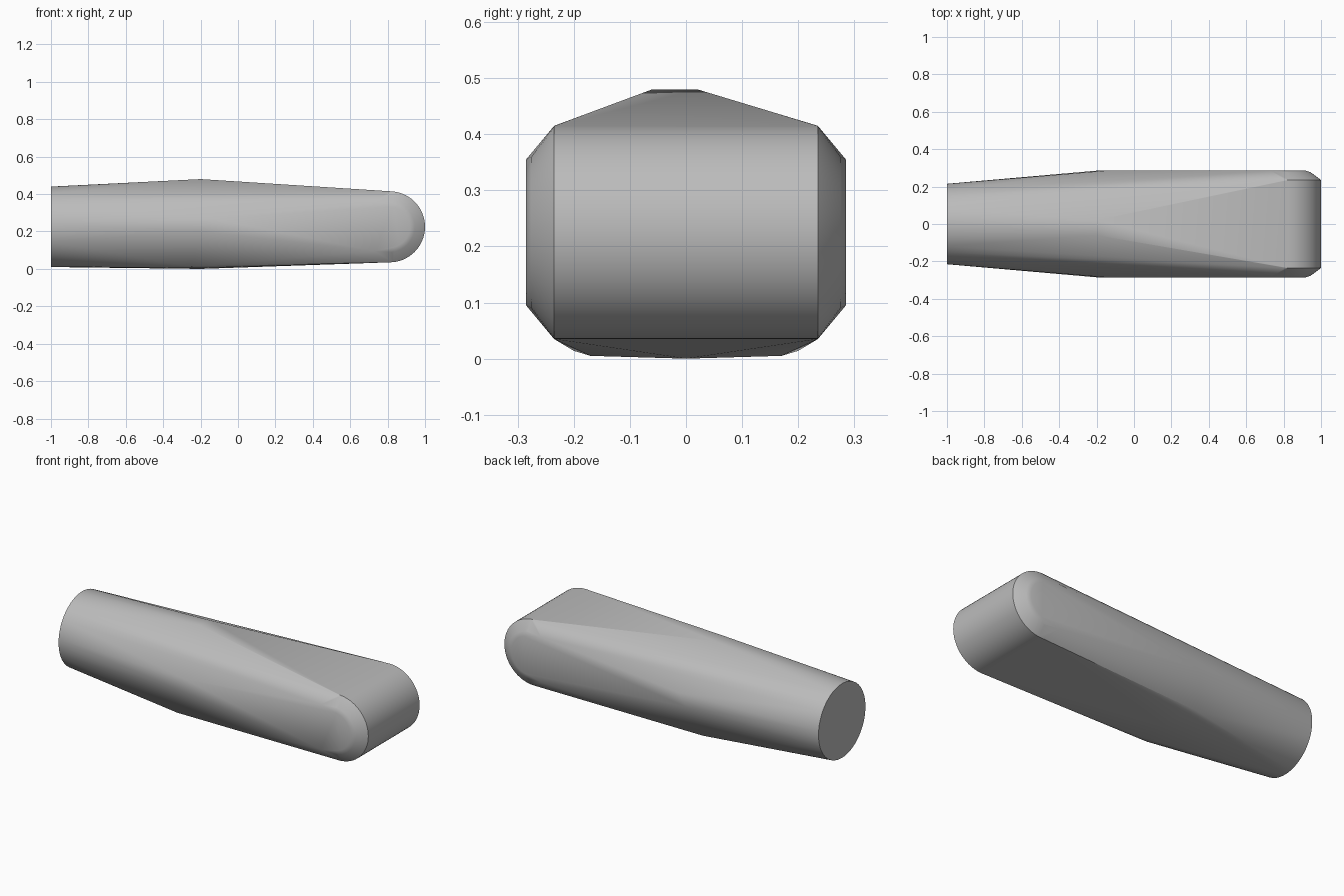
import bpy, bmesh, math

if "Cube" in bpy.data.objects:
    bpy.data.objects.remove(bpy.data.objects["Cube"])

grey = bpy.data.materials.new("plain grey")
grey.diffuse_color = (0.5, 0.5, 0.5, 1)
grey.use_nodes = True
grey.node_tree.nodes["Principled BSDF"].inputs["Base Color"].default_value = grey.diffuse_color

points = []

# round butt at the narrow end
for i in range(64):
    a = 2 * math.pi * i / 64
    points.append((-1, 0.215 * math.cos(a), 0.225 + 0.215 * math.sin(a)))

# swollen middle section
points += [(-0.2, -0.06, 0.48), (-0.2, 0.02, 0.48), (-0.2, 0, 0.0)]
for s in (-1, 1):
    points += [(-0.2, s * 0.285, 0.2), (-0.15, s * 0.285, 0.27),
               (-0.2, s * 0.17, 0.005), (-0.25, s * 0.2, 0.014)]


# half-round nose with bevelled cheeks
def nose_arc(y, r, n=32):
    for i in range(n + 1):
        a = -math.pi / 2 + math.pi * i / n
        points.append((0.81 + r * math.cos(a), y, 0.225 + r * math.sin(a)))


for s in (-1, 1):
    nose_arc(s * 0.235, 0.19)
    nose_arc(s * 0.276, 0.135)
    nose_arc(s * 0.285, 0.11)
    points += [(0.73, s * 0.285, 0.355), (0.73, s * 0.285, 0.095)]

# skin stretched over the sections
bm = bmesh.new()
for p in points:
    bm.verts.new(p)
hull = bmesh.ops.convex_hull(bm, input=bm.verts[:])
spare = {v for v in hull["geom_interior"] + hull["geom_unused"]
         if isinstance(v, bmesh.types.BMVert) and not v.link_faces}
bmesh.ops.delete(bm, geom=list(spare), context='VERTS')
bmesh.ops.dissolve_limit(bm, angle_limit=math.radians(0.5),
                         verts=bm.verts[:], edges=bm.edges[:])
bmesh.ops.recalc_face_normals(bm, faces=bm.faces[:])
mesh = bpy.data.meshes.new("handle_body")
bm.to_mesh(mesh)
bm.free()
mesh.materials.append(grey)
body = bpy.data.objects.new("handle_body", mesh)
bpy.context.collection.objects.link(body)
bpy.context.view_layer.objects.active = body
body.select_set(True)
bpy.ops.object.shade_smooth_by_angle(angle=math.radians(30))
